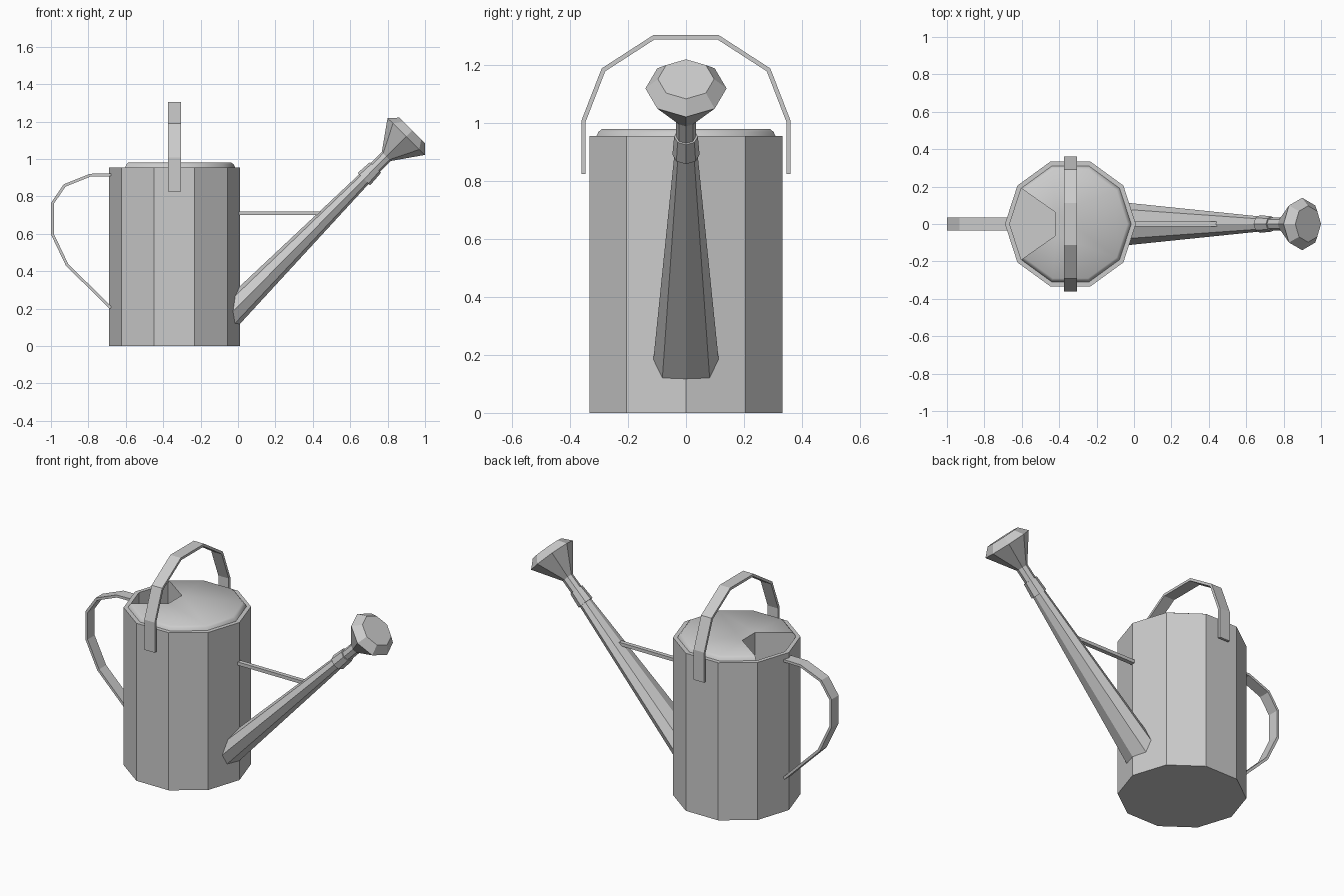
import bpy, bmesh, math
from mathutils import Vector

if "Cube" in bpy.data.objects:
    bpy.data.objects.remove(bpy.data.objects["Cube"])

CX = -0.34  # body centre


def loft(name, rings, cap_start=True, cap_end=True, fix_normals=True):
    """Skin a list of equal-length rings into one mesh object."""
    bm = bmesh.new()
    vs = [[bm.verts.new(p) for p in r] for r in rings]
    n = len(rings[0])
    for a, b in zip(vs, vs[1:]):
        for i in range(n):
            j = (i + 1) % n
            bm.faces.new((a[i], a[j], b[j], b[i]))
    if cap_start:
        bm.faces.new(vs[0][::-1])
    if cap_end:
        bm.faces.new(vs[-1])
    if fix_normals:
        bmesh.ops.recalc_face_normals(bm, faces=bm.faces)
    me = bpy.data.meshes.new(name)
    bm.to_mesh(me)
    bm.free()
    ob = bpy.data.objects.new(name, me)
    bpy.context.collection.objects.link(ob)
    return ob


def decagon(r, z, ks=range(10)):
    return [(CX + r * math.cos(k * math.pi / 5), r * math.sin(k * math.pi / 5), z) for k in ks]


def strap(name, path, half_w, thick, place):
    """Flat band along a 2D path with mitred corners; place(u, v, w) maps to 3D."""
    pts = [Vector(p) for p in path]
    rings = []
    for i, p in enumerate(pts):
        d0 = (p - pts[i - 1]).normalized() if i else (pts[1] - p).normalized()
        d1 = (pts[i + 1] - p).normalized() if i < len(pts) - 1 else d0
        n0 = Vector((-d0.y, d0.x))
        m = (n0 + Vector((-d1.y, d1.x))).normalized()
        off = m * (thick / 2 / m.dot(n0))
        a, b = p + off, p - off
        rings.append([place(*a, -half_w), place(*a, half_w), place(*b, half_w), place(*b, -half_w)])
    return loft(name, rings)


# Body: ten-sided can with a narrow rim
loft("body", [decagon(0.35, 0), decagon(0.35, 0.955), decagon(0.325, 0.955)],
     cap_end=False, fix_normals=False)

# Filling opening: recess between the lid notch and the rim
notch = [(-0.42, -0.062), (-0.42, 0.062)]


def opening(z):
    return [(x, y, z) for x, y in notch] + decagon(0.325, z, (4, 5, 6))


loft("filling_opening", [opening(0.955), opening(0.5)], cap_start=False, fix_normals=False)


# Lid: low raised plate with a notch at the back
def lid_ring(r, z):
    return decagon(r, z, range(-4, 5)) + [(x, y, z) for x, y in notch[::-1]]


lid = loft("lid", [lid_ring(0.325, 0.955), lid_ring(0.318, 0.97), lid_ring(0.305, 0.98)])
bpy.context.view_layer.objects.active = lid
lid.select_set(True)
bpy.ops.object.shade_smooth_by_angle(angle=math.radians(50))

# Carrying handle over the top
half = [(0.354, 0.825), (0.354, 1.006), (0.285, 1.184), (0.11, 1.297)]
strap("top_handle", half + [(-y, z) for y, z in half[::-1]], 0.035, 0.015,
      lambda y, z, w: (CX + w, y, z))

# Pouring handle at the back
strap("back_handle", [(-0.675, 0.915), (-0.79, 0.913), (-0.927, 0.858), (-0.992, 0.763),
                      (-0.992, 0.597), (-0.914, 0.434), (-0.68, 0.203)], 0.034, 0.015,
      lambda x, z, w: (x, w, z))

# Spout and rose: octagons strung along one slanted axis
origin = Vector((0.01, 0, 0.222))
axis = Vector((1, 0, 1.01)).normalized()
up = Vector((-axis.z, 0, axis.x))


def octagon(x, ry, rn):
    c = origin + axis * ((x - origin.x) / axis.x)
    return [c + Vector((0, 1, 0)) * ry * math.cos(k * math.pi / 4) + up * rn * math.sin(k * math.pi / 4)
            for k in range(8)]


loft("spout", [octagon(*s) for s in [(-0.07, 0.117, 0.075), (0.675, 0.04, 0.036)]])
loft("spout_collar", [octagon(x, r, r) for x, r in
                      [(0.673, 0.047), (0.735, 0.041), (0.735, 0.034), (0.81, 0.034)]])
loft("rose", [octagon(x, r, r) for x, r in [(0.793, 0.034), (0.899, 0.14), (0.931, 0.097)]])

# Brace between body and spout
strap("spout_brace", [(-0.01, 0.71), (0.45, 0.71)], 0.013, 0.02, lambda x, z, w: (x, w, z))
